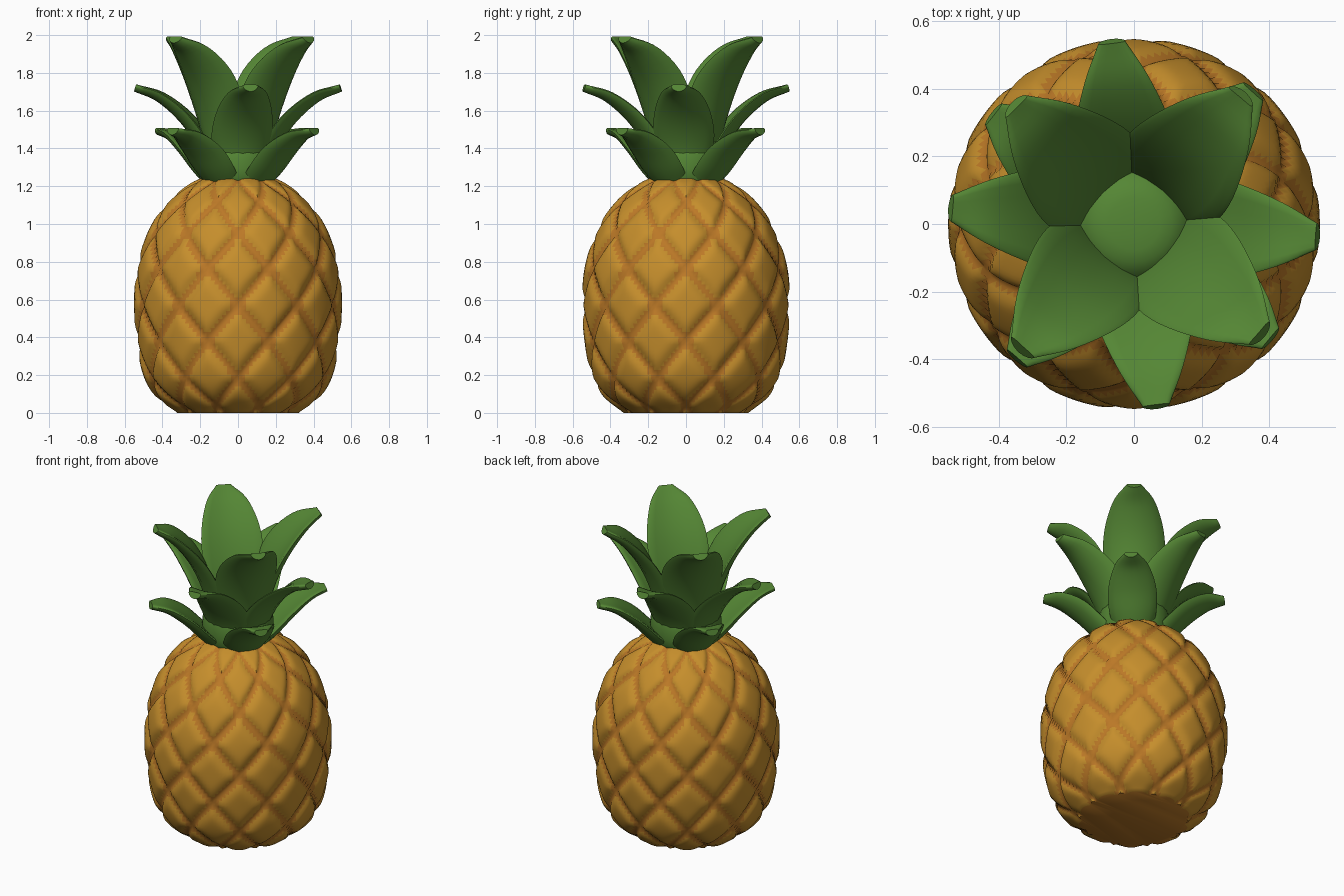
import bpy, bmesh, math
from mathutils import Vector

if "Cube" in bpy.data.objects:
    bpy.data.objects.remove(bpy.data.objects["Cube"])


def material(name, rgb):
    m = bpy.data.materials.new(name)
    m.diffuse_color = (*rgb, 1)
    m.use_nodes = True
    m.node_tree.nodes["Principled BSDF"].inputs["Base Color"].default_value = m.diffuse_color
    return m


skin = material("skin", (0.56, 0.27, 0.025))
seam = material("seam", (0.50, 0.19, 0.02))
green = material("green", (0.09, 0.24, 0.035))


def spline(pts, n):
    """Sample n + 1 points on a smooth curve through pts."""
    p = [Vector(q) for q in pts]
    p = [2 * p[0] - p[1]] + p + [2 * p[-1] - p[-2]]
    out = []
    for i in range(n + 1):
        x = i / n * (len(pts) - 1)
        k = min(int(x), len(pts) - 2)
        t = x - k
        a, b, c, d = p[k:k + 4]
        out.append(0.5 * (2 * b + (c - a) * t + (2 * a - 5 * b + 4 * c - d) * t * t
                          + (3 * b - a - 3 * c + d) * t ** 3))
    return out


def skin_rings(name, rings, mat):
    """Join closed rings of points into one capped smooth surface."""
    bm = bmesh.new()
    vs = [[bm.verts.new(p) for p in r] for r in rings]
    n = len(vs[0])
    for a, b in zip(vs, vs[1:]):
        for j in range(n):
            bm.faces.new((a[j], a[(j + 1) % n], b[(j + 1) % n], b[j]))
    bm.faces.new(vs[0][::-1])
    bm.faces.new(vs[-1])
    bmesh.ops.recalc_face_normals(bm, faces=bm.faces)
    me = bpy.data.meshes.new(name)
    bm.to_mesh(me)
    bm.free()
    me.materials.append(mat)
    ob = bpy.data.objects.new(name, me)
    bpy.context.collection.objects.link(ob)
    bpy.ops.object.select_all(action='DESELECT')
    ob.select_set(True)
    bpy.context.view_layer.objects.active = ob
    bpy.ops.object.shade_smooth_by_angle(angle=math.radians(50))
    return ob


# Fruit body: turned profile with a diamond pattern of sunken seams
AROUND, SUB, PERIOD = 10, 16, 0.39
profile = [(0.33, 0), (0.44, 0.09), (0.505, 0.21), (0.54, 0.4), (0.55, 0.58), (0.54, 0.75),
           (0.50, 0.9), (0.445, 1.02), (0.36, 1.13), (0.26, 1.21), (0.19, 1.245)]
fine = spline(profile, 400)
arc = [0]
for a, b in zip(fine, fine[1:]):
    arc.append(arc[-1] + (b - a).length)
mid_arc = min(zip(fine, arc), key=lambda q: abs(q[0].y - 0.57))[1]


def seam_distance(u, v):
    return min(abs(q - round(q)) for q in (u + v, u - v))


rows, rings, uv = 64, [], []
cols = AROUND * SUB
for i in range(rows + 1):
    s = arc[-1] * i / rows
    k = min(range(len(arc)), key=lambda q: abs(arc[q] - s))
    r, z = fine[k]
    v = (s - mid_arc) / PERIOD
    ring = []
    for j in range(cols):
        u = j / SUB
        d = seam_distance(u, v)
        rr = r - 0.032 * max(0, 1 - d / 0.28) ** 2
        a = 2 * math.pi * u / AROUND - math.pi / 2
        ring.append((rr * math.cos(a), rr * math.sin(a), z))
        uv.append((u, v))
    rings.append(ring)
body = skin_rings("fruit_body", rings, skin)
body.data.materials.append(seam)
for f in body.data.polygons:
    if len(f.vertices) > 4:
        f.material_index = 1
    elif sum(seam_distance(*uv[q]) for q in f.vertices) / 4 < 0.08:
        f.material_index = 1

# Crown core that the leaves grow from
core = [(0.18, 1.2), (0.21, 1.27), (0.20, 1.4), (0.13, 1.5), (0.04, 1.52)]
skin_rings("crown_core", [[(r * math.cos(a), r * math.sin(a), z) for a in
                           (2 * math.pi * j / 24 for j in range(24))]
                          for r, z in spline(core, 10)], green)


def leaf(name, path, widths, angle, curl):
    """Sweep a channelled section along a path of (radius, height)."""
    n, m = 20, 16
    pts = spline(path, n)
    ws = [q.x for q in spline([(w, 0) for w in widths], n)]
    ca, sa = math.cos(angle), math.sin(angle)
    rings = []
    for i, (p, w) in enumerate(zip(pts, ws)):
        t = (pts[min(i + 1, n)] - pts[max(i - 1, 0)]).normalized()
        nrm = Vector((-t.y, t.x))
        thick = 0.02 + 0.016 * (1 - i / n)
        ring = []
        for j in range(m):
            ph = 2 * math.pi * j / m
            side = w * math.cos(ph)
            q = p + nrm * (thick * math.sin(ph) + curl * w * math.cos(ph) ** 2)
            ring.append((q.x * ca - side * sa, q.x * sa + side * ca, q.y))
        rings.append(ring)
    skin_rings(name, rings, green)


# Three tiers of four leaves: path, half widths, directions in degrees, channel depth
tiers = {
    "lower_leaf": ([(0.13, 1.20), (0.22, 1.28), (0.32, 1.38), (0.43, 1.46), (0.53, 1.49)],
                   [0.11, 0.14, 0.14, 0.10, 0.04], (-40, 48, 142, 229), 0.25),
    "middle_leaf": ([(0.12, 1.25), (0.19, 1.42), (0.29, 1.56), (0.42, 1.67), (0.545, 1.72)],
                    [0.11, 0.16, 0.15, 0.105, 0.04], (-4, 97, 175, 277), 0.25),
    "inner_leaf": ([(0.12, 1.30), (0.18, 1.55), (0.27, 1.75), (0.39, 1.90), (0.50, 1.975)],
                   [0.11, 0.17, 0.18, 0.13, 0.045], (-41, 50, 135, 228), 0.3),
}
for name, (path, widths, angles, curl) in tiers.items():
    for k, deg in enumerate(angles):
        leaf(f"{name}_{k + 1}", path, widths, math.radians(deg), curl)
